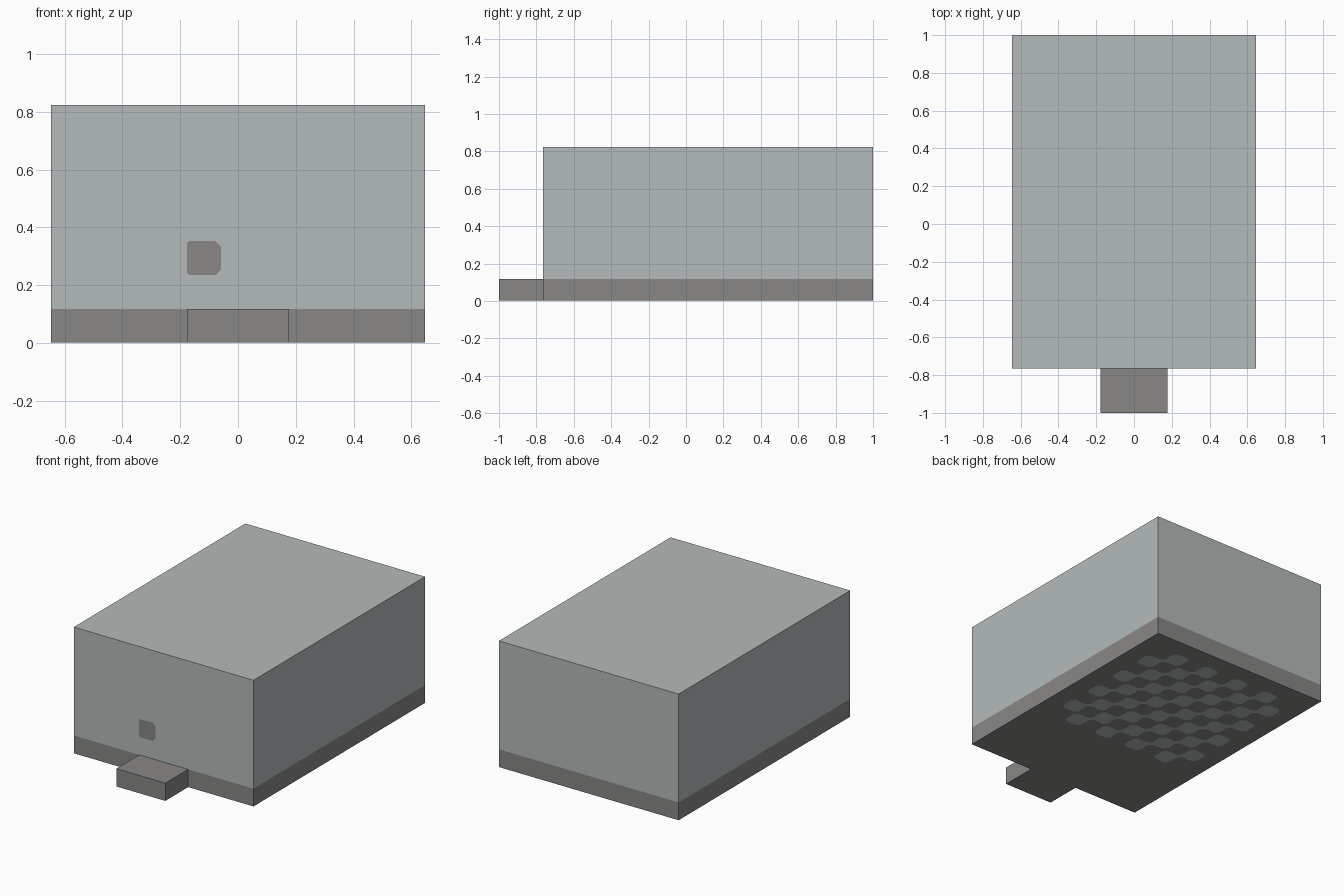
import bpy, bmesh
from mathutils import Vector

cube = bpy.data.objects.get("Cube")
if cube:
    bpy.data.objects.remove(cube, do_unlink=True)

U = 2 / 17                      # the model sits on a grid of this unit
W, FRONT, TOP = 5.5 * U, -13 / 2 * U, 7 * U
SKIN = 0.002                    # thickness of the painted plates


def material(name, rgb):
    m = bpy.data.materials.new(name)
    m.use_nodes = True
    m.diffuse_color = (*rgb, 1)
    m.node_tree.nodes["Principled BSDF"].inputs["Base Color"].default_value = (*rgb, 1)
    return m


pale = material("pale grey", (0.456, 0.497, 0.49))
dark = material("dark grey", (0.246, 0.242, 0.24))


def finish(name, bm, *mats):
    mesh = bpy.data.meshes.new(name)
    bm.to_mesh(mesh)
    bm.free()
    for m in mats:
        mesh.materials.append(m)
    obj = bpy.data.objects.new(name, mesh)
    bpy.context.collection.objects.link(obj)
    return obj


def box(lo, hi):
    bm = bmesh.new()
    bmesh.ops.create_cube(bm, size=1)
    lo, hi = Vector(lo), Vector(hi)
    for v in bm.verts:
        v.co = (lo + hi) / 2 + v.co * (hi - lo)
    return bm


def plate(bm, points, place, normal):
    """Add a flat polygon, turned to face along normal."""
    face = bm.faces.new([bm.verts.new(place(a, b)) for a, b in points])
    face.normal_update()
    if face.normal.dot(Vector(normal)) < 0:
        face.normal_flip()


def clipped_square(a, b, cuts):
    """Unit square at (a, b) with its four corners cut off."""
    points = []
    corners = [(0, 0, 0, 1), (1, 0, -1, 0), (1, 1, 0, -1), (0, 1, 1, 0)]
    for (x, y, dx, dy), c in zip(corners, cuts):
        nx, ny = dy, -dx
        points += [(a + x + dx * c, b + y + dy * c), (a + x + nx * c, b + y + ny * c)]
    return points


# Main block, with a dark band round its foot
bm = box((-W, FRONT, SKIN), (W, 1, TOP))
bmesh.ops.bisect_plane(bm, geom=bm.verts[:] + bm.edges[:] + bm.faces[:],
                       plane_co=(0, 0, U), plane_no=(0, 0, 1))
for f in bm.faces:
    f.material_index = int(f.calc_center_median().z < U)
finish("body", bm, pale, dark)

# Front tab, open where it joins the body
bm = box((-1.5 * U, -1, SKIN), (1.5 * U, FRONT, U))
bmesh.ops.delete(bm, geom=[f for f in bm.faces if f.normal.y > 0.5], context="FACES")
finish("front_tab", bm, dark)

# Small dark spot on the front
bm = bmesh.new()
plate(bm, clipped_square(-1.5, 2, (0.07, 0.16, 0.16, 0.07)),
      lambda a, b: (a * U, FRONT - SKIN, b * U), (0, -1, 0))
finish("front_spot", bm, dark)

# Chequered pads underneath, joined corner to corner along one diagonal
bm = bmesh.new()
CUT = 0.19


def under(a, b):
    return (a * U - W, 1 - b * U, 0)


for i in range(1, 10):
    for j in range(1, 10):
        if (i + j) % 2:
            plate(bm, clipped_square(i, j, (CUT,) * 4), under, (0, 0, -1))
            if i < 9 and j < 9:
                x, y = i + 1, j + 1
                plate(bm, [(x - CUT, y), (x, y - CUT), (x + CUT, y), (x, y + CUT)],
                      under, (0, 0, -1))
finish("underside_pads", bm, pale)
